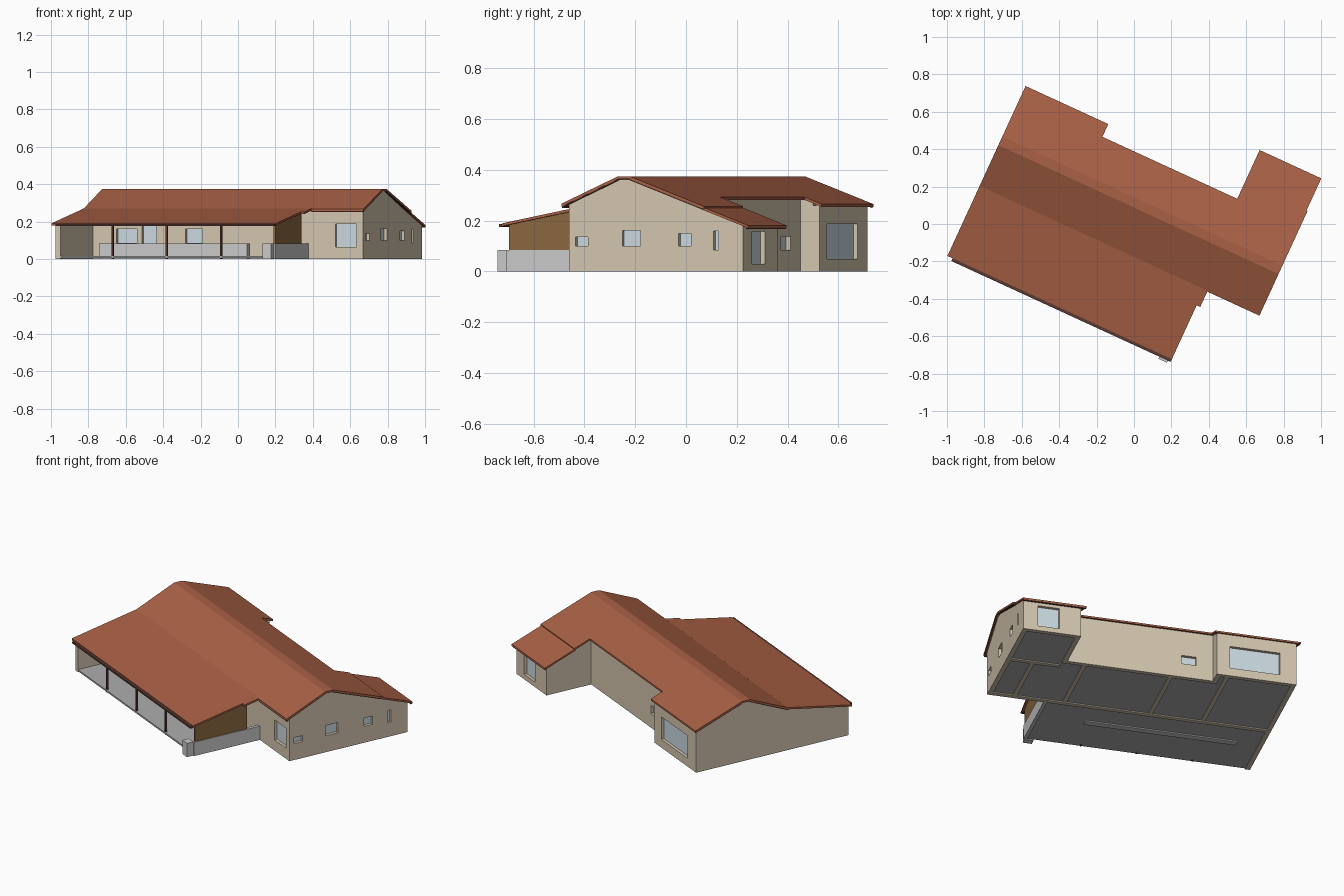
import bpy, bmesh, math

if "Cube" in bpy.data.objects:
    bpy.data.objects.remove(bpy.data.objects["Cube"])

# The whole house is built in (u, v) = along / across the ridge, then turned
TURN = math.radians(-24.7)


def material(name, rgb):
    m = bpy.data.materials.new(name)
    m.diffuse_color = (*rgb, 1)
    m.use_nodes = True
    m.node_tree.nodes["Principled BSDF"].inputs["Base Color"].default_value = m.diffuse_color
    return m


CREAM = material("cream_plaster", (0.66, 0.57, 0.43))
ROOF = material("red_roof", (0.40, 0.12, 0.06))
TRIM = material("dark_trim", (0.10, 0.04, 0.03))
WOOD = material("brown_panel", (0.26, 0.14, 0.05))
GLASS = material("pale_glass", (0.60, 0.70, 0.76))
FLOOR = material("grey_floor", (0.42, 0.42, 0.42))


def loft(name, a, b, mat=None):
    """Solid between two matching outlines."""
    bm = bmesh.new()
    va = [bm.verts.new(p) for p in a]
    vb = [bm.verts.new(p) for p in b]
    bm.faces.new(va)
    bm.faces.new(vb)
    n = len(a)
    for i in range(n):
        j = (i + 1) % n
        bm.faces.new((va[i], va[j], vb[j], vb[i]))
    bmesh.ops.recalc_face_normals(bm, faces=bm.faces)
    me = bpy.data.meshes.new(name)
    bm.to_mesh(me)
    bm.free()
    ob = bpy.data.objects.new(name, me)
    bpy.context.collection.objects.link(ob)
    ob.rotation_euler.z = TURN
    if mat:
        me.materials.append(mat)
    return ob


def prism(name, pts, axis, a, b, mat=None):
    """Profile (along wall, z) given thickness a..b across the wall."""
    def place(d):
        return [(d, s, z) if axis == 'v' else (s, d, z) for s, z in pts]
    return loft(name, place(a), place(b), mat)


def box(name, u0, u1, v0, v1, z0, z1, mat=None):
    return prism(name, [(u0, z0), (u1, z0), (u1, z1), (u0, z1)], 'u', v0, v1, mat)


def sheet(name, plan, top, t, mat):
    """Sloped roof slab over a plan outline."""
    return loft(name, [(u, v, top(v)) for u, v in plan],
                [(u, v, top(v) - t) for u, v in plan], mat)


def wall(name, pts, axis, outer, inner, openings=()):
    """Wall with window openings and recessed panes."""
    ob = prism(name, pts, axis, outer, inner, CREAM)
    d = inner - outer
    cutters = []
    for s0, s1, z0, z1 in openings:
        rect = [(s0, z0), (s1, z0), (s1, z1), (s0, z1)]
        c = prism("window_cutter", rect, axis, outer - d, inner + d)
        c.hide_render = True
        cutters.append(c)
        mod = ob.modifiers.new("opening", 'BOOLEAN')
        mod.object, mod.operation, mod.solver = c, 'DIFFERENCE', 'EXACT'
        prism(name + "_pane", rect, axis, outer + d * 0.65, outer + d * 0.85, GLASS)
    if cutters:
        bpy.context.view_layer.update()
        dg = bpy.context.evaluated_depsgraph_get()
        me = bpy.data.meshes.new_from_object(ob.evaluated_get(dg))
        ob.modifiers.clear()
        ob.data = me
        for c in cutters:
            bpy.data.objects.remove(c)


def rect(s0, s1, z):
    return [(s0, 0), (s1, 0), (s1, z), (s0, z)]


# Roof heights
def front(v): return 0.375 + 0.44 * (v - 0.08)
def back(v): return 0.375 - 0.367 * (v - 0.13)
def porch(v): return 0.19 + 0.193 * (v + 0.572)
def wing(v): return back(v) - 0.006


T = 0.011
UL, UR = -0.835, 0.814
sheet("front_roof_slope", [(UL, -0.165), (UR, -0.165), (UR, 0.08), (UL, 0.08)], front, T, ROOF)
box("ridge_cap", UL, UR, 0.08, 0.13, 0.375 - T, 0.375, ROOF)
sheet("back_roof_slope", [(UL, 0.13), (UR, 0.13), (UR, 0.452), (0.445, 0.452), (0.445, 0.353),
                          (-0.348, 0.353), (-0.348, 0.428), (UL, 0.428)], back, T, ROOF)
sheet("wing_roof", [(0.445, 0.445), (0.808, 0.445), (0.808, 0.64), (0.445, 0.64)], wing, T, ROOF)
sheet("porch_roof", [(UL, -0.572), (0.486, -0.572), (0.486, -0.255), (0.507, -0.255),
                     (0.507, -0.16), (UL, -0.16)], porch, T, ROOF)

# Dark edging under the eaves and along the gable rims
box("porch_gutter", UL + 0.03, 0.486, -0.588, -0.572, 0.176, 0.187, TRIM)
box("wing_eave_trim", 0.447, 0.806, 0.63, 0.638, 0.167, 0.173, TRIM)
box("front_eave_trim", 0.507, UR - 0.002, -0.163, -0.155, 0.25, 0.258, TRIM)
g = 0.005
for nm, u0, u1 in (("left", UL + 0.002, UL + 0.01), ("right", UR - 0.01, UR - 0.002)):
    sheet(nm + "_front_gable_trim", [(u0, -0.163), (u1, -0.163), (u1, 0.08), (u0, 0.08)],
          lambda v: front(v) - T, g, TRIM)
    e = 0.426 if nm == "left" else 0.445
    sheet(nm + "_back_gable_trim", [(u0, 0.13), (u1, 0.13), (u1, e), (u0, e)],
          lambda v: back(v) - T, g, TRIM)

# Gable walls
k = T + 0.001
wall("left_gable_wall", [(-0.56, 0), (0.412, 0), (0.412, back(0.412) - k), (0.13, 0.375 - k),
                         (0.08, 0.375 - k), (-0.16, front(-0.16) - k), (-0.16, porch(-0.16) - k),
                         (-0.56, porch(-0.56) - k)], 'v', -0.815, -0.788)
wall("right_gable_wall", [(-0.14, 0), (0.615, 0), (0.615, wing(0.615) - k), (0.44, wing(0.44) - k),
                          (0.13, 0.375 - k), (0.08, 0.375 - k), (-0.14, front(-0.14) - k)],
     'v', 0.80, 0.773,
     [(-0.111, -0.056, 0.10, 0.136), (0.092, 0.17, 0.10, 0.162),
      (0.335, 0.39, 0.10, 0.15), (0.488, 0.508, 0.085, 0.16)])

# Front and back walls
wall("front_wall", rect(-0.788, 0.773, 0.266), 'u', -0.14, -0.113,
     [(0.637, 0.763, 0.065, 0.186), (-0.65, -0.53, 0.085, 0.16),
      (-0.50, -0.415, 0.016, 0.18), (-0.244, -0.145, 0.085, 0.16)])
wall("back_wall", rect(-0.36, 0.47, back(0.33) - k), 'u', 0.33, 0.303,
     [(-0.265, -0.18, 0.085, 0.137)])
wall("back_left_wall", rect(-0.788, -0.36, back(0.412) - k), 'u', 0.412, 0.385,
     [(-0.72, -0.435, 0.05, 0.187)])
wall("back_left_return", [(0.303, 0), (0.385, 0), (0.385, back(0.385) - k), (0.303, back(0.303) - k)],
     'v', -0.36, -0.387)
wall("wing_back_wall", rect(0.47, 0.773, wing(0.615) - k), 'u', 0.615, 0.588,
     [(0.595, 0.715, 0.03, 0.157)])
wall("wing_side_wall", [(0.303, 0), (0.588, 0), (0.588, wing(0.588) - k), (0.303, back(0.303) - k - 0.006)],
     'v', 0.47, 0.497)

# Inside partitions
for i, (u, v1) in enumerate(((-0.425, 0.385), (-0.124, 0.303), (0.367, 0.303), (0.65, 0.25))):
    box(f"partition_{i}", u - 0.012, u + 0.012, -0.113, v1, 0, 0.25, CREAM)
box("wing_partition", 0.497, 0.773, 0.25, 0.275, 0, 0.25, CREAM)

# Floors
box("house_floor", -0.788, 0.773, -0.113, 0.303, 0.006, 0.014, FLOOR)
box("wing_floor", 0.497, 0.773, 0.303, 0.588, 0.006, 0.014, FLOOR)
box("back_left_floor", -0.788, -0.387, 0.303, 0.385, 0.006, 0.014, FLOOR)
box("porch_floor", -0.788, 0.46, -0.56, -0.14, 0.006, 0.016, FLOOR)

# Porch: posts, low walls, side panel and front planter
for i in range(3):
    u = -0.484 + 0.319 * i
    box(f"porch_post_{i}", u - 0.005, u + 0.005, -0.555, -0.545, 0, porch(-0.55) - T, TRIM)
box("porch_low_wall", -0.67, 0.20, -0.32, -0.28, 0, 0.083)
box("porch_side_low_wall", 0.458, 0.478, -0.56, -0.14, 0, 0.084)
prism("porch_side_panel", [(-0.55, 0.084), (-0.22, 0.084), (-0.22, porch(-0.22) - T),
                           (-0.55, porch(-0.55) - T)], 'v', 0.462, 0.474, WOOD)
box("porch_front_pier", 0.42, 0.47, -0.60, -0.56, 0, 0.084)
